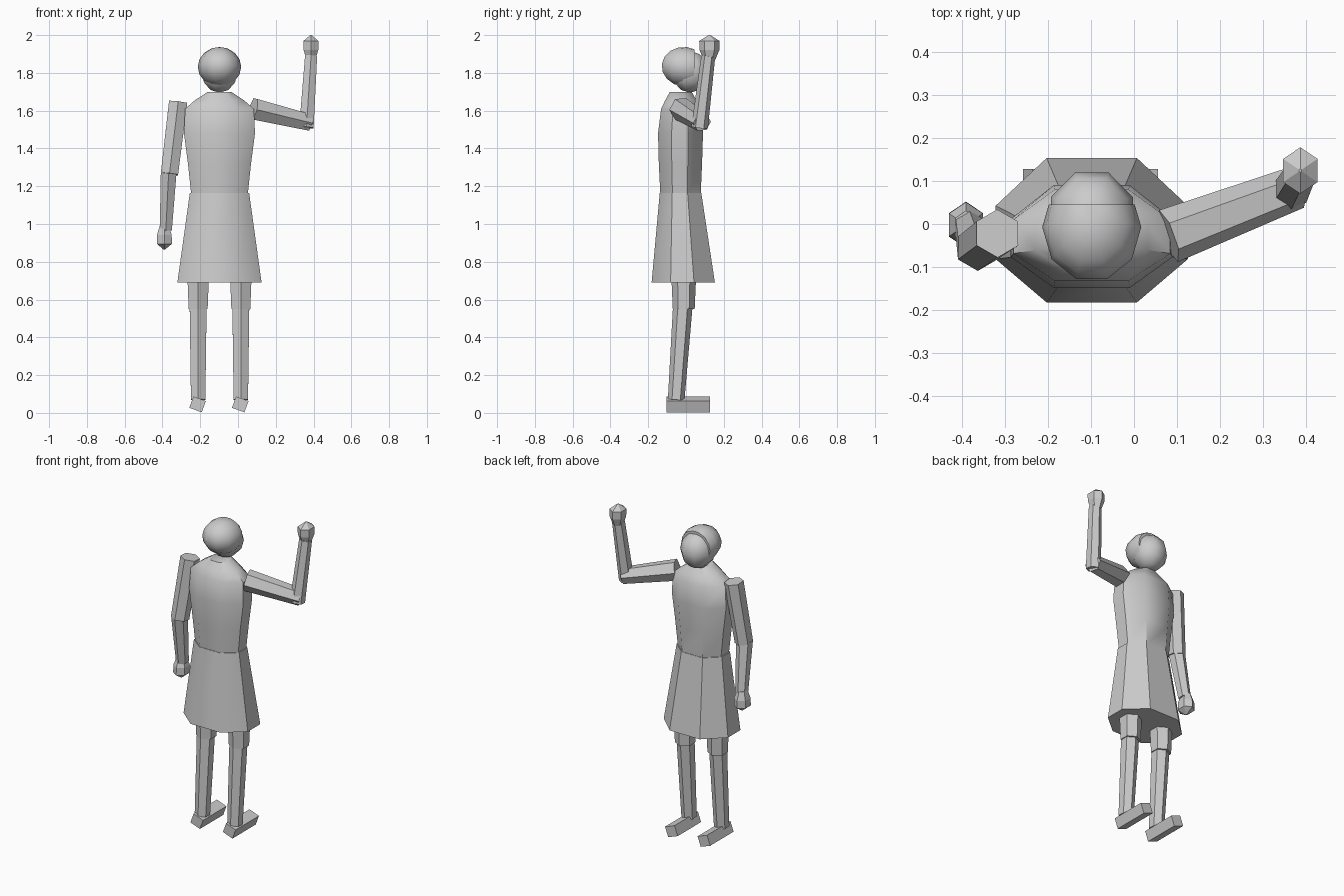
import bpy, bmesh, math
from mathutils import Vector, Matrix

if "Cube" in bpy.data.objects:
    bpy.data.objects.remove(bpy.data.objects["Cube"])

CX = -0.098  # body centre line


def make_object(name, bm, smooth=None):
    bmesh.ops.recalc_face_normals(bm, faces=bm.faces)
    mesh = bpy.data.meshes.new(name)
    bm.to_mesh(mesh)
    bm.free()
    ob = bpy.data.objects.new(name, mesh)
    bpy.context.collection.objects.link(ob)
    if smooth:
        bpy.ops.object.select_all(action='DESELECT')
        ob.select_set(True)
        bpy.context.view_layer.objects.active = ob
        bpy.ops.object.shade_smooth_by_angle(angle=math.radians(smooth))
    return ob


def loft(name, rings, smooth=None):
    """Skin a list of point rings and cap both ends."""
    bm = bmesh.new()
    loops = [[bm.verts.new(p) for p in ring] for ring in rings]
    n = len(loops[0])
    for a, b in zip(loops, loops[1:]):
        for i in range(n):
            j = (i + 1) % n
            bm.faces.new((a[i], a[j], b[j], b[i]))
    bm.faces.new(loops[0])
    bm.faces.new(loops[-1])
    return make_object(name, bm, smooth)


def octagon(z, hx, y0, y1):
    """Body section: flat front, back and sides with wide corners."""
    half = [(0.47, 0), (1, 0.3), (1, 0.67), (0.47, 1)]
    pts = half + [(-x, t) for x, t in reversed(half)]
    return [Vector((CX + x * hx, y0 + t * (y1 - y0), z)) for x, t in pts]


def limb(name, start, end, r0, r1, smooth=None):
    """Six-sided tapered limb segment with an edge turned to the front."""
    a, b = Vector(start), Vector(end)
    d = (b - a).normalized()
    u = Vector((0, 1, 0))
    u = (u - d * u.dot(d)).normalized()
    v = d.cross(u)
    angles = [i * math.pi / 3 for i in range(6)]
    return loft(name, [[p + (u * math.cos(t) + v * math.sin(t)) * r for t in angles]
                       for p, r in ((a, r0), (b, r1))], smooth)


def ball(name, centre, radii, segs, rings, smooth=None, cut_y=None, tilt=0):
    bm = bmesh.new()
    bmesh.ops.create_uvsphere(bm, u_segments=segs, v_segments=rings, radius=1)
    m = (Matrix.Translation(centre) @ Matrix.Rotation(tilt, 4, 'X')
         @ Matrix.Diagonal((*radii, 1)) @ Matrix.Rotation(math.pi / segs, 4, 'Z'))
    bmesh.ops.transform(bm, matrix=m, verts=bm.verts)
    if cut_y is not None:
        geom = bm.verts[:] + bm.edges[:] + bm.faces[:]
        cut = bmesh.ops.bisect_plane(bm, geom=geom, plane_co=(0, cut_y, 0),
                                     plane_no=(0, 1, 0), clear_outer=True)
        edges = [e for e in cut['geom_cut'] if isinstance(e, bmesh.types.BMEdge)]
        bmesh.ops.holes_fill(bm, edges=edges)
    return make_object(name, bm, smooth)


def hand(name, centre, up):
    """Mitten: six-sided, tapered wrist, pointed fingertip."""
    c = Vector(centre)
    profile = [(-0.062, 0.03), (-0.012, 0.049), (0.035, 0.05), (0.066, 0.004)]
    loft(name, [[c + Vector((0.92 * r * math.sin(i * math.pi / 3),
                             1.08 * r * math.cos(i * math.pi / 3), h * up))
                 for i in range(6)] for h, r in profile])


# Torso and skirt
loft("torso", [octagon(*r) for r in (
    (1.16, 0.150, -0.136, 0.078), (1.32, 0.167, -0.144, 0.085),
    (1.48, 0.188, -0.148, 0.09), (1.61, 0.182, -0.132, 0.08),
    (1.655, 0.13, -0.11, 0.055), (1.70, 0.062, -0.085, 0.03))], 40)
loft("skirt", [octagon(0.69, 0.223, -0.182, 0.153),
               octagon(1.165, 0.157, -0.139, 0.081)], 40)

# Head and hair
ball("head", (CX, 0.022, 1.805), (0.103, 0.105, 0.11), 8, 6, 50)
ball("hair", (CX, -0.007, 1.832), (0.115, 0.128, 0.105), 10, 8, 50, cut_y=0.045, tilt=-0.12)

# Legs and feet
for side, x in (("left", -0.211), ("right", 0.015)):
    limb(side + "_thigh", (x, -0.012, 0.80), (x, -0.012, 0.55), 0.069, 0.058)
    limb(side + "_shin", (x, -0.016, 0.58), (x, -0.052, 0.07), 0.052, 0.044)
    bm = bmesh.new()
    bmesh.ops.create_cube(bm, size=1)
    m = (Matrix.Translation((x - 0.003, 0.012, 0.045)) @ Matrix.Rotation(0.35, 4, 'Y')
         @ Matrix.Diagonal((0.07, 0.232, 0.064, 1)))
    bmesh.ops.transform(bm, matrix=m, verts=bm.verts)
    make_object(side + "_foot", bm)

# Lowered arm
limb("lowered_upper_arm", (-0.317, -0.022, 1.645), (-0.363, -0.056, 1.265), 0.056, 0.053)
limb("lowered_forearm", (-0.367, -0.056, 1.275), (-0.382, -0.006, 0.97), 0.048, 0.037)
hand("lowered_hand", (-0.39, -0.002, 0.93), -1)

# Raised arm
limb("raised_upper_arm", (0.08, -0.028, 1.61), (0.378, 0.085, 1.538), 0.064, 0.05)
limb("raised_forearm", (0.362, 0.072, 1.51), (0.387, 0.118, 1.89), 0.044, 0.037)
hand("raised_hand", (0.386, 0.124, 1.934), 1)
